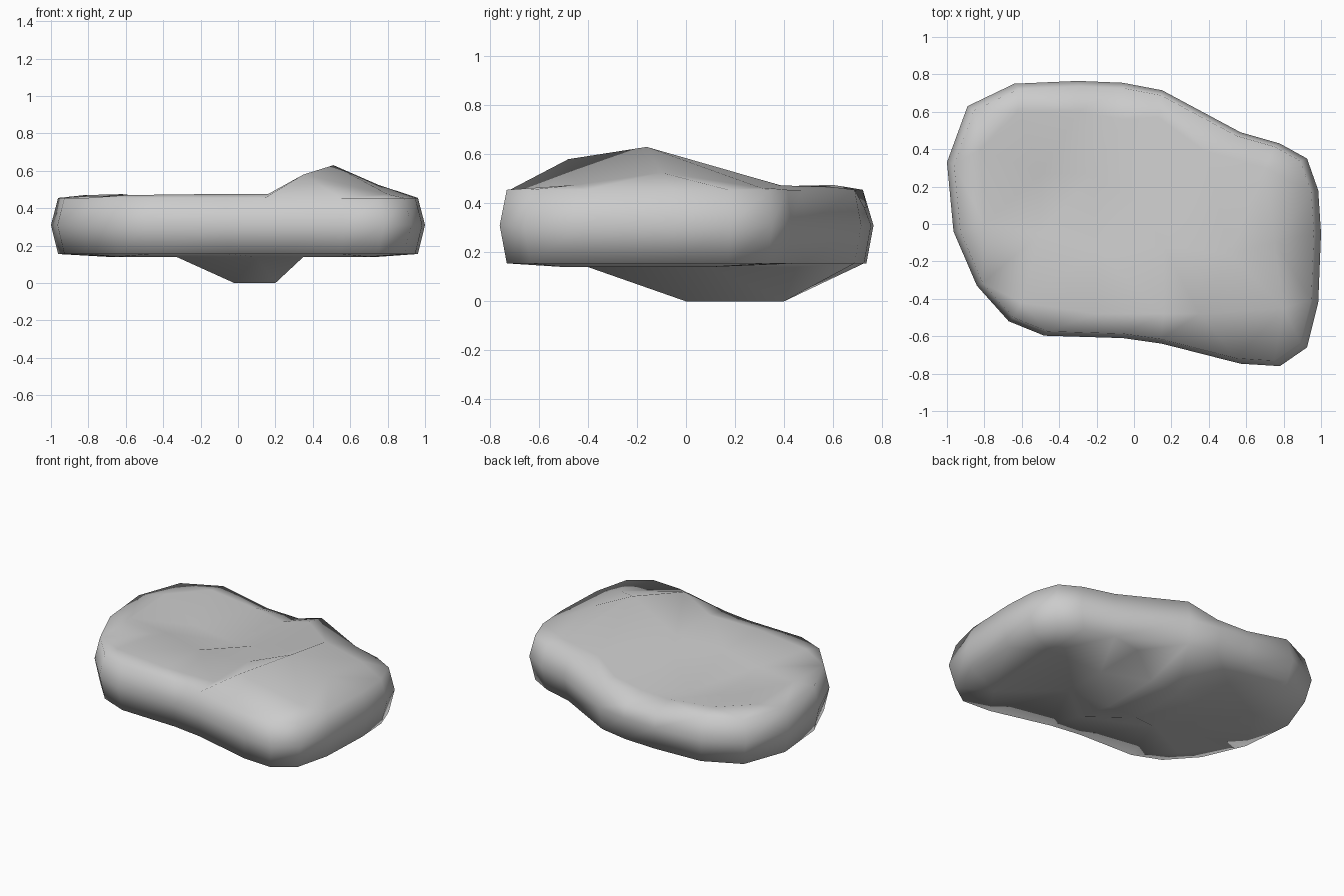
import bpy, bmesh
from mathutils import Vector
from mathutils.geometry import delaunay_2d_cdt

if "Cube" in bpy.data.objects:
    bpy.data.objects.remove(bpy.data.objects["Cube"])

# Plan outline at mid height, counter-clockwise
OUTLINE = [(-1, .33), (-.965, -.04), (-.84, -.33), (-.67, -.52), (-.48, -.597),
           (-.06, -.61), (.15, -.64), (.57, -.747), (.78, -.76), (.925, -.66),
           (.985, -.42), (1, -.05), (.985, .18), (.925, .35), (.78, .43),
           (.57, .49), (.15, .715), (-.06, .755), (-.3, .765), (-.64, .75), (-.89, .63)]

# Points shaping the top (ridge and hollow) and the bottom (keel)
TOP = [(.51, -.16, .63), (.35, -.48, .58), (.8, -.45, .475), (.75, -.1, .525),
       (.16, -.48, .475), (.16, -.12, .475), (.38, .39, .472), (.7, .3, .465),
       (-.2, -.48, .475), (-.6, -.42, .47), (-.2, -.14, .465), (-.8, 0, .465),
       (-.5, -.05, .465), (-.22, .27, .35), (-.06, .56, .425), (.13, .57, .47),
       (-.5, .27, .39), (-.3, .6, .44), (-.62, .6, .475), (-.82, .4, .47), (.03, .1, .46)]
BOTTOM = [(-.02, 0, 0), (.2, 0, 0), (-.02, .4, 0), (.2, .4, 0),
          (-.33, .2, .14), (.35, .1, .14), (.35, .45, .14), (.35, -.2, .14),
          (.1, -.4, .14), (-.33, -.2, .14), (-.33, .5, .14),
          (-.65, -.35, .14), (-.7, .3, .14), (.7, -.5, .14), (.75, .1, .14)]

bm = bmesh.new()


def ring(scale, z):
    return [bm.verts.new((x * scale, y * scale, z)) for x, y in OUTLINE]


def bridge(low, high):
    n = len(low)
    for i in range(n):
        j = (i + 1) % n
        bm.faces.new((low[i], low[j], high[j], high[i]))


def cap(rim, points):
    """Triangulate a rim together with interior shaping points."""
    verts = rim + [bm.verts.new(p) for p in points]
    flat = [Vector(v.co.xy) for v in verts]
    result = delaunay_2d_cdt(flat, [], [list(range(len(rim)))], 1, 1e-5)
    for tri in result[2]:
        bm.faces.new([verts[result[3][i][0]] for i in tri])


# Rounded side wall
low, mid, high = ring(.962, .155), ring(1, .31), ring(.962, .455)
for v in high:
    if -.4 < v.co.x < 0 and v.co.y > .6:   # dip in the back rim
        v.co.z = .385
bridge(low, mid)
bridge(mid, high)

# Top and bottom surfaces
cap(high, TOP)
cap(low, BOTTOM)

bmesh.ops.recalc_face_normals(bm, faces=bm.faces)
for f in bm.faces:
    f.smooth = True
mesh = bpy.data.meshes.new("flat_rock")
bm.to_mesh(mesh)
bm.free()
rock = bpy.data.objects.new("flat_rock", mesh)
bpy.context.collection.objects.link(rock)
